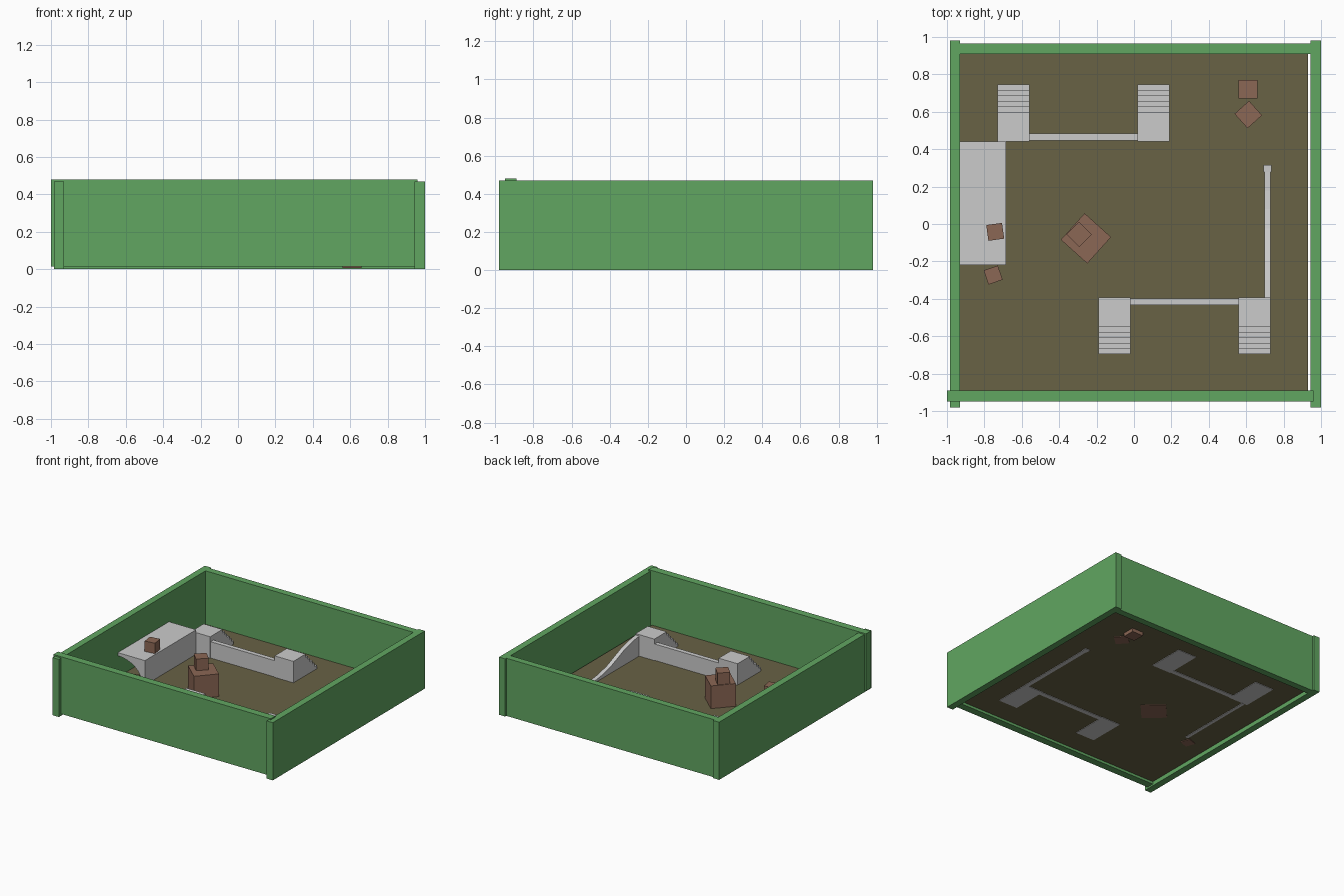
import bpy, bmesh, math
from mathutils import Matrix

if "Cube" in bpy.data.objects:
    bpy.data.objects.remove(bpy.data.objects["Cube"])

FLOOR = 0.035


def material(name, color):
    m = bpy.data.materials.new(name)
    m.diffuse_color = (*color, 1)
    m.use_nodes = True
    m.node_tree.nodes["Principled BSDF"].inputs["Base Color"].default_value = m.diffuse_color
    return m


GREEN = material("wall_green", (0.12, 0.38, 0.12))
EARTH = material("floor_brown", (0.14, 0.122, 0.06))
WOOD = material("crate_brown", (0.26, 0.135, 0.09))


def add(name, bm, mat=None):
    bmesh.ops.recalc_face_normals(bm, faces=bm.faces)
    me = bpy.data.meshes.new(name)
    bm.to_mesh(me)
    bm.free()
    ob = bpy.data.objects.new(name, me)
    bpy.context.collection.objects.link(ob)
    if mat:
        me.materials.append(mat)
    return ob


def box(name, lo, hi, mat=None, angle=0):
    # box between two corners, optionally turned about its own vertical axis
    size = [b - a for a, b in zip(lo, hi)]
    mid = [(a + b) / 2 for a, b in zip(lo, hi)]
    m = (Matrix.Translation(mid) @ Matrix.Rotation(math.radians(angle), 4, 'Z')
         @ Matrix.Diagonal((*size, 1)))
    bm = bmesh.new()
    bmesh.ops.create_cube(bm, size=1, matrix=m)
    return add(name, bm, mat)


def extrude(name, points, vector):
    # closed profile pulled along a vector
    bm = bmesh.new()
    face = bm.faces.new([bm.verts.new(p) for p in points])
    res = bmesh.ops.extrude_face_region(bm, geom=[face], use_keep_orig=True)
    verts = [g for g in res["geom"] if isinstance(g, bmesh.types.BMVert)]
    bmesh.ops.translate(bm, verts=verts, vec=vector)
    return add(name, bm)


# Floor sheet
bm = bmesh.new()
bmesh.ops.create_grid(bm, x_segments=1, y_segments=1, size=1,
                      matrix=Matrix.Translation((0, 0.005, FLOOR)) @ Matrix.Diagonal((0.93, 0.905, 1, 1)))
add("floor", bm, EARTH)

# Enclosing walls
box("left_wall", (-0.985, -0.98, 0), (-0.93, 0.98, 0.47), GREEN)
box("right_wall", (0.945, -0.98, 0), (1.0, 0.98, 0.47), GREEN)
box("back_wall", (-0.985, 0.91, 0), (0.945, 0.965, 0.47), GREEN)
box("front_wall", (-1.0, -0.95, 0.014), (0.96, -0.89, 0.48), GREEN)


# Stair blocks joined by a low wall; the second set is the first turned round
def stair_profile():
    base, top = FLOOR - 0.004, 0.21
    edges = [0.60, 0.63, 0.657, 0.688, 0.716, 0.745]
    rise = (top - FLOOR) / len(edges)
    pts = [(0.442, base), (0.442, top)]
    for i, y in enumerate(edges):
        pts += [(y, top - i * rise), (y, top - (i + 1) * rise)]
    pts[-1] = (edges[-1], base)
    return pts


for side, turned in (("back", False), ("front", True)):
    parts = [extrude(f"{side}_stairs_{i}", [(x, y, z) for y, z in stair_profile()], (0.17, 0, 0))
             for i, x in enumerate((-0.73, 0.02))]
    parts.append(box(f"{side}_low_wall", (-0.56, 0.447, FLOOR - 0.004), (0.02, 0.484, 0.168)))
    if turned:
        m = Matrix.Translation((0, 0.05, 0)) @ Matrix.Rotation(math.pi, 4, 'Z')
        for ob in parts:
            ob.data.transform(m)

# Raised platform carried on a quarter arch
x0, x1, top = -0.93, -0.685, 0.235
arch = [(x0 + 0.22 * math.sin(t * math.pi / 16), -0.22, FLOOR + 0.175 * math.cos(t * math.pi / 16))
        for t in range(9)]
arch[-1] = (arch[-1][0], -0.22, FLOOR - 0.004)
extrude("arched_platform",
        [(x0, -0.22, top)] + arch + [(x1, -0.22, FLOOR - 0.004), (x1, -0.22, top)], (0, 0.66, 0))

# Sloping wall that runs down to the floor, with a small end stop
slope = [(-0.40, 0.2), (-0.30, 0.185), (-0.2, 0.158), (-0.11, 0.122), (-0.025, 0.088),
         (0.08, 0.063), (0.18, 0.05), (0.29, 0.045)]
pts = [(0.697, y, z) for y, z in slope]
extrude("sloping_wall", pts + [(0.697, 0.29, FLOOR - 0.004), (0.697, -0.40, FLOOR - 0.004)], (0.034, 0, 0))
box("slope_end", (0.692, 0.278, FLOOR - 0.004), (0.736, 0.315, 0.05))

# Crates: centre x, y, base height, size, turn
crates = [
    (-0.257, -0.077, FLOOR - 0.005, 0.19, 48),
    (-0.293, -0.055, 0.22, 0.095, 45),
    (-0.742, -0.042, 0.235, 0.085, 8),
    (-0.753, -0.273, FLOOR - 0.005, 0.08, 19),
    (0.61, 0.72, 0.006, 0.1, 0),
    (0.611, 0.585, FLOOR - 0.005, 0.104, 42),
]
for i, (x, y, z, s, a) in enumerate(crates):
    h = s / 2
    box(f"crate_{i}", (x - h, y - h, z), (x + h, y + h, z + s), WOOD, a)
